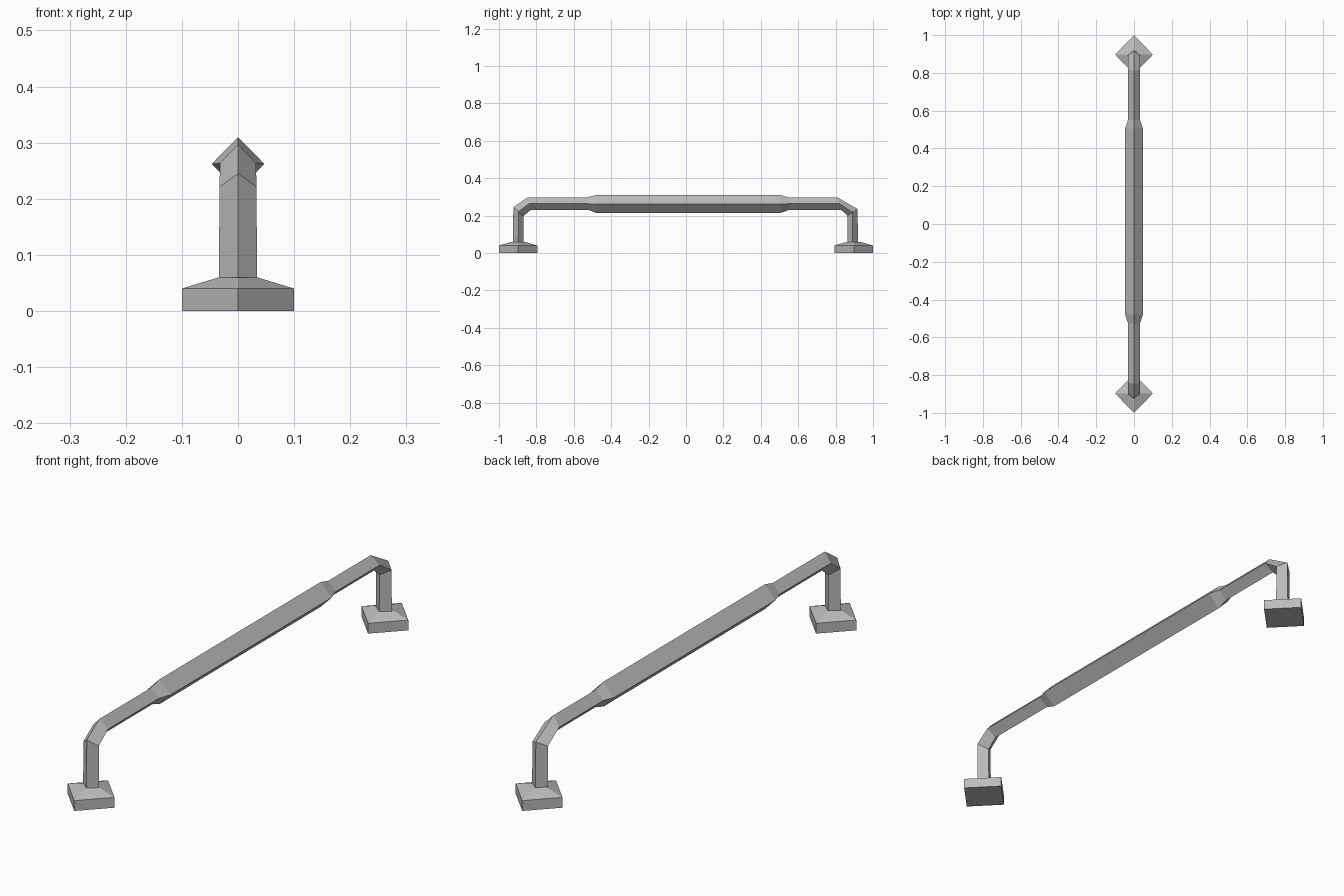
import bpy
import bmesh

cube = bpy.data.objects.get("Cube")
if cube:
    bpy.data.objects.remove(cube, do_unlink=True)

metal = bpy.data.materials.new("grey metal")
GREY = (0.5, 0.5, 0.5, 1)
metal.diffuse_color = GREY
metal.use_nodes = True
metal.node_tree.nodes["Principled BSDF"].inputs["Base Color"].default_value = GREY


def loft(name, rings):
    """Join four-sided rings into one closed, flat-shaded part."""
    bm = bmesh.new()
    loops = [[bm.verts.new(p) for p in ring] for ring in rings]
    for a, b in zip(loops, loops[1:]):
        for i in range(4):
            j = (i + 1) % 4
            bm.faces.new((a[i], a[j], b[j], b[i]))
    bm.faces.new(loops[0])
    bm.faces.new(loops[-1])
    bmesh.ops.recalc_face_normals(bm, faces=bm.faces)
    mesh = bpy.data.meshes.new(name)
    bm.to_mesh(mesh)
    bm.free()
    mesh.materials.append(metal)
    obj = bpy.data.objects.new(name, mesh)
    bpy.context.collection.objects.link(obj)


def bar_ring(outer, inner, half_width):
    """Diamond section from its outer ridge, inner ridge and half width."""
    (y0, z0), (y1, z1) = outer, inner
    ym, zm = (y0 + y1) / 2, (z0 + z1) / 2
    return [(0, y0, z0), (half_width, ym, zm), (0, y1, z1), (-half_width, ym, zm)]


def foot_ring(y, z, rx, ry):
    return [(rx, y, z), (0, y + ry, z), (-rx, y, z), (0, y - ry, z)]


# Bar: post, bend, thin arm, thick grip, thin arm, bend, post
loft("grab_bar", [bar_ring(*s) for s in (
    ((-0.926, 0.05), (-0.868, 0.05), 0.034),
    ((-0.923, 0.245), (-0.87, 0.197), 0.033),
    ((-0.847, 0.297), (-0.83, 0.23), 0.032),
    ((-0.53, 0.297), (-0.52, 0.23), 0.032),
    ((-0.48, 0.31), (-0.48, 0.214), 0.047),
    ((0.505, 0.31), (0.505, 0.214), 0.047),
    ((0.55, 0.297), (0.55, 0.23), 0.032),
    ((0.81, 0.297), (0.83, 0.23), 0.032),
    ((0.917, 0.235), (0.864, 0.2), 0.033),
    ((0.92, 0.05), (0.862, 0.05), 0.034),
)])

# Diamond feet with a sloped top
for name, y in (("front_foot", -0.897), ("back_foot", 0.897)):
    loft(name, [foot_ring(y, 0, 0.1, 0.103),
                foot_ring(y, 0.04, 0.1, 0.103),
                foot_ring(y, 0.06, 0.034, 0.034)])
